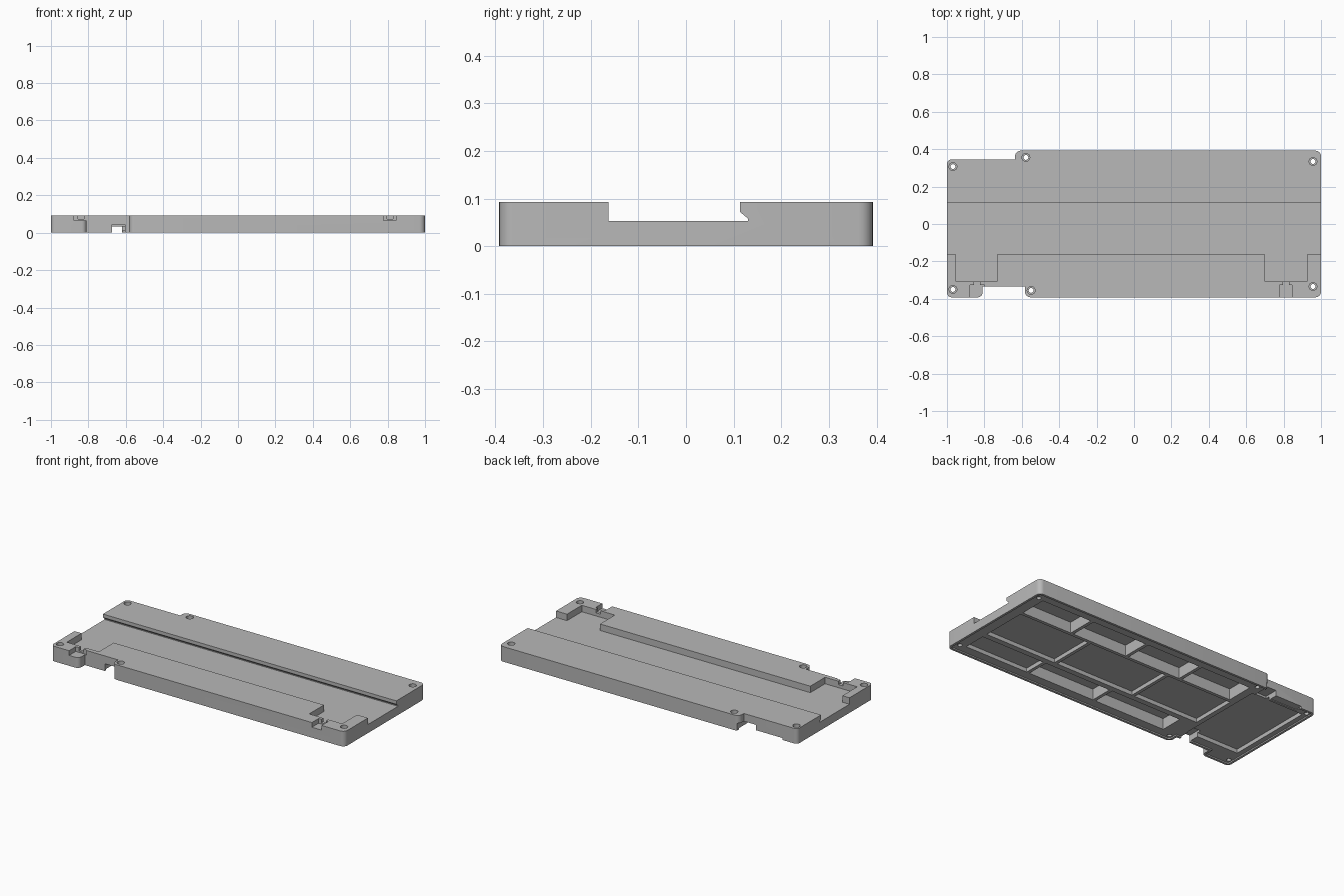
import bpy, bmesh, math
from mathutils import Vector

if "Cube" in bpy.data.objects:
    bpy.data.objects.remove(bpy.data.objects["Cube"])

HEIGHT, FLOOR = 0.093, 0.053

grey = bpy.data.materials.new("mid_grey")
grey.use_nodes = True
grey.diffuse_color = (0.48, 0.48, 0.48, 1)
grey.node_tree.nodes["Principled BSDF"].inputs["Base Color"].default_value = (0.48, 0.48, 0.48, 1)


def rounded(corners, inset=0.0, steps=6):
    """Counter-clockwise square-cornered outline, inset and with rounded corners."""
    pts = []
    for i, (x, y, r) in enumerate(corners):
        p = Vector((x, y))
        d1 = (p - Vector(corners[i - 1][:2])).normalized()
        d2 = (Vector(corners[(i + 1) % len(corners)][:2]) - p).normalized()
        n1, n2 = Vector((-d1.y, d1.x)), Vector((-d2.y, d2.x))
        p = p + inset * (n1 + n2)
        turn = d1.cross(d2)
        r = max(r - inset, 0.006) if r and turn > 0 else r
        if not r:
            pts.append(p)
            continue
        centre = p - d1 * r + d2 * r
        for k in range(steps + 1):
            a = k / steps * math.pi / 2
            pts.append(centre - d2 * r * math.cos(a) + d1 * r * math.sin(a))
    return pts


def prism(name, points, direction):
    """Solid swept from a flat loop of 3D points."""
    bm = bmesh.new()
    face = bm.faces.new([bm.verts.new(p) for p in points])
    new = bmesh.ops.extrude_face_region(bm, geom=[face])["geom"]
    bmesh.ops.translate(bm, vec=direction, verts=[v for v in new if isinstance(v, bmesh.types.BMVert)])
    bmesh.ops.recalc_face_normals(bm, faces=bm.faces)
    mesh = bpy.data.meshes.new(name)
    bm.to_mesh(mesh)
    bm.free()
    obj = bpy.data.objects.new(name, mesh)
    bpy.context.collection.objects.link(obj)
    mesh.materials.append(grey)
    return obj


def upright(name, pts, z0, z1):
    return prism(name, [(x, y, z0) for x, y in pts], (0, 0, z1 - z0))


def cut(cutter):
    mod = case.modifiers.new("cut", "BOOLEAN")
    mod.operation, mod.solver, mod.object = "DIFFERENCE", "EXACT", cutter
    bpy.context.view_layer.objects.active = case
    bpy.ops.object.modifier_apply(modifier=mod.name)
    bpy.data.objects.remove(cutter)


def cut_box(x0, x1, y0, y1, z0, z1):
    cut(upright("cutter", [(x0, y0), (x1, y0), (x1, y1), (x0, y1)], z0, z1))


def cut_round(x, y, r, z0, z1, n=24):
    ring = [(x + r * math.cos(math.tau * i / n), y + r * math.sin(math.tau * i / n)) for i in range(n)]
    cut(upright("cutter", ring, z0, z1))


# Case body with stepped left end
outline = [(1, -.392, .03), (1, .392, .03), (-.636, .392, .03), (-.636, .345, 0),
           (-1, .345, .025), (-1, -.392, .025), (-.81, -.392, .025), (-.81, -.334, 0),
           (-.583, -.334, 0), (-.583, -.392, .03)]
case = upright("case_shell", rounded(outline), 0, HEIGHT)

# Long channel on top, undercut along its back edge
channel = [(-.163, FLOOR), (.13, FLOOR), (.13, .058), (.113, .072), (.113, .2), (-.163, .2)]
cut(prism("cutter", [(-1.1, y, z) for y, z in channel], (2.2, 0, 0)))

# Front pockets opening into the channel
for x0, x1 in [(-.952, -.733), (.70, .925)]:
    cut_box(x0, x1, -.307, -.15, FLOOR, .2)

# Front slots with narrow necks into the pockets
for x0, x1, n0, n1 in [(-.877, -.80, -.856, -.824), (.778, .845, .797, .829)]:
    cut_box(x0, x1, -.45, -.327, .064, .2)
    cut_box(n0, n1, -.34, -.30, .072, .2)

# Recessed seat for a bottom cover
cut(upright("cutter", rounded(outline, inset=.014), -.05, .008))


# Underside cells between ribs
def cell_row(edges, y0, y1, ceilings):
    for a, b, top in zip(edges, edges[1:], ceilings):
        cut_box(b + .01, a - .01, y0, y1, -.05, top)


cell_row([.93, .57, .18, -.20, -.56], .155, .325, [.075] * 4)
cell_row([.93, .43, -.12, -.58], -.15, .135, [.032] * 3)
cell_row([.93, .48, .01, -.49], -.325, -.185, [.032, .075, .075])
cut_box(-.955, -.60, -.265, .285, -.05, .032)

# Cable openings through the front and back walls
cut_box(-.674, -.605, -.45, -.24, -.05, .045)
cut_box(-.72, -.62, .26, .45, -.05, .045)
cut_box(-.90, -.70, .30, .45, -.05, .012)

# Countersunk screw holes
for x, y in [(-.968, .307), (-.578, .356), (.957, .334),
             (-.968, -.350), (-.550, -.355), (.957, -.334)]:
    cut_round(x, y, .021, HEIGHT - .02, .2)
    cut_round(x, y, .013, -.05, .2)

# Smooth rounded corners, keep edges crisp
bpy.ops.object.select_all(action="DESELECT")
case.select_set(True)
bpy.context.view_layer.objects.active = case
bpy.ops.object.shade_smooth_by_angle(angle=math.radians(30))
